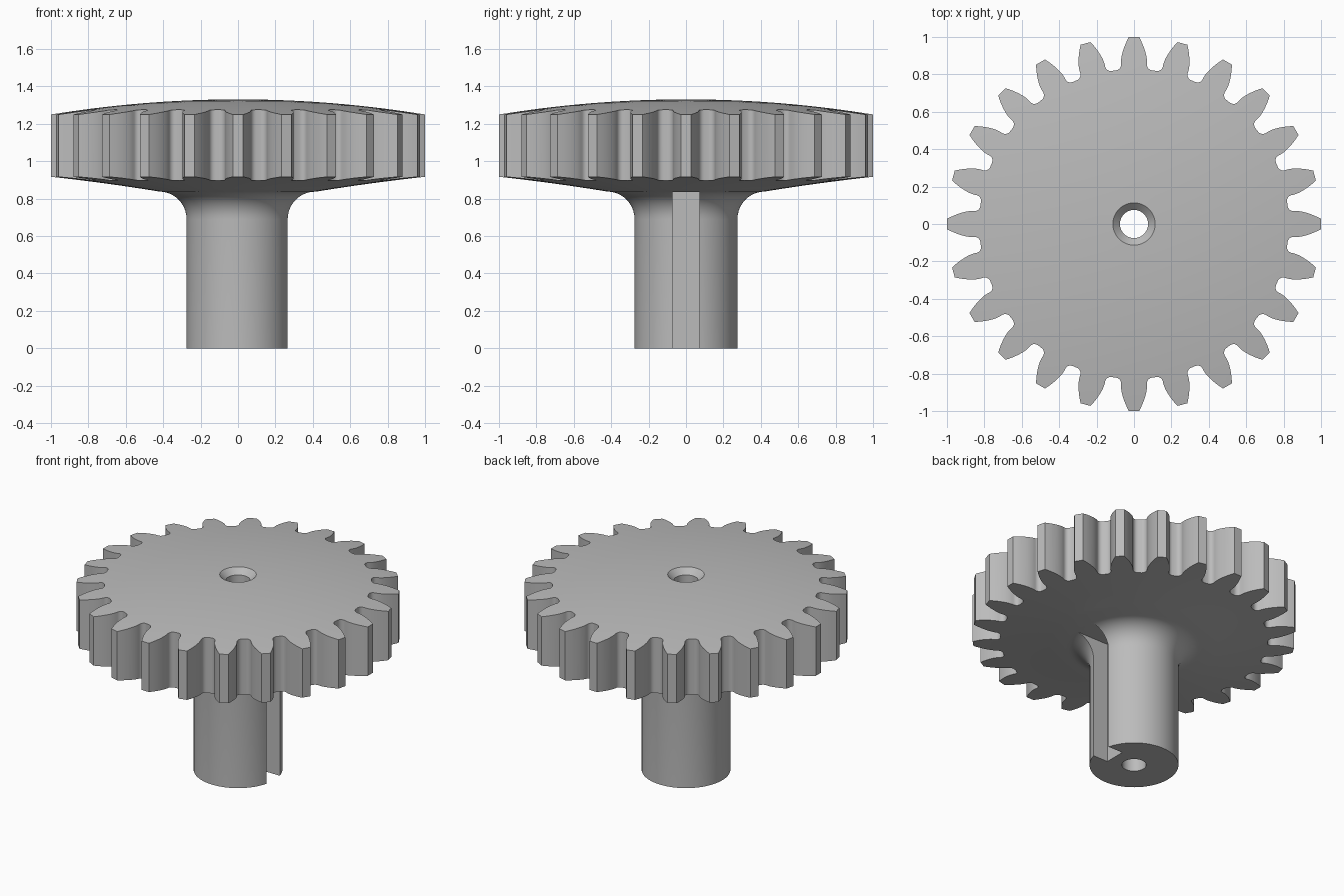
import bpy, bmesh, math
from mathutils import Matrix

cube = bpy.data.objects.get("Cube")
if cube:
    bpy.data.objects.remove(cube, do_unlink=True)

steel = bpy.data.materials.new("plain grey steel")
steel.use_nodes = True
grey = (0.5, 0.5, 0.5, 1.0)
steel.diffuse_color = grey
steel.node_tree.nodes["Principled BSDF"].inputs["Base Color"].default_value = grey


def add_object(name, bm):
    bmesh.ops.recalc_face_normals(bm, faces=bm.faces)
    mesh = bpy.data.meshes.new(name)
    bm.to_mesh(mesh)
    bm.free()
    mesh.materials.append(steel)
    obj = bpy.data.objects.new(name, mesh)
    bpy.context.collection.objects.link(obj)
    return obj


def lathe(name, profile, steps=96):
    """Revolve a closed (radius, height) profile around z."""
    bm = bmesh.new()
    rings = []
    for i in range(steps):
        a = math.tau * i / steps
        rings.append([bm.verts.new((r * math.cos(a), r * math.sin(a), z)) for r, z in profile])
    n = len(profile)
    for i in range(steps):
        here, there = rings[i], rings[(i + 1) % steps]
        for j in range(n):
            k = (j + 1) % n
            bm.faces.new((here[j], there[j], there[k], here[k]))
    return add_object(name, bm)


def prism(name, outline, bottom, top):
    """Extrude a closed (x, y) outline upwards."""
    bm = bmesh.new()
    face = bm.faces.new([bm.verts.new((x, y, bottom)) for x, y in outline])
    grown = bmesh.ops.extrude_face_region(bm, geom=[face])["geom"]
    verts = [v for v in grown if isinstance(v, bmesh.types.BMVert)]
    bmesh.ops.translate(bm, verts=verts, vec=(0, 0, top - bottom))
    return add_object(name, bm)


def cut(target, cutter, operation):
    """Apply a boolean and discard the cutter."""
    cutter.hide_render = True
    mod = target.modifiers.new("cut", "BOOLEAN")
    mod.operation, mod.solver, mod.object = operation, "EXACT", cutter
    bpy.context.view_layer.objects.active = target
    bpy.ops.object.modifier_apply(modifier=mod.name)
    bpy.data.objects.remove(cutter, do_unlink=True)


# Gear outline: involute flanks with rounded roots
TEETH = 24
TIP = 1.0
MODULE = 2 * TIP / (TEETH + 2)
PITCH = MODULE * TEETH / 2
ROOT = PITCH - 1.25 * MODULE
PRESSURE = math.radians(20)
BASE = PITCH * math.cos(PRESSURE)


def involute(angle):
    return math.tan(angle) - angle


def half_angle(r):
    bend = involute(math.acos(min(1, BASE / r)))
    return math.pi / (2 * TEETH) + involute(PRESSURE) - bend


flank = []
base_half = half_angle(BASE)
fillet = 0.03
for i in range(6):
    t = math.pi / 2 * i / 5
    flank.append((ROOT + fillet * (1 - math.sin(math.pi / 2 - t)),
                  base_half + fillet / ROOT * (1 - math.sin(t))))
for i in range(7):
    r = BASE + (TIP - BASE) * i / 6
    flank.append((r, half_angle(r)))

outline = []
for tooth in range(TEETH):
    middle = math.tau * tooth / TEETH
    side = [(r, middle - a) for r, a in flank]
    side += [(r, middle + a) for r, a in reversed(flank)]
    outline += [(r * math.cos(a), r * math.sin(a)) for r, a in side]

# Revolved body: bore, shaft, fillet, flared underside, domed top, countersink
BORE, SHAFT, RIM = 0.075, 0.275, 1.03
profile = [(BORE, 0), (SHAFT, 0)]
for i in range(11):
    t = math.pi / 2 * i / 10
    profile.append((0.42 - 0.145 * math.cos(t), 0.69 + 0.148 * math.sin(t)))
for i in range(1, 7):
    s = i / 6
    profile.append((0.42 + (RIM - 0.42) * s, 0.838 + 0.1 * s - 0.018 * s * s))
for i in range(13):
    r = RIM + (0.113 - RIM) * i / 12
    profile.append((r, 1.331 - 0.081 * r * r))
profile.append((BORE, 1.292))

gear = lathe("gear_with_shaft", profile)
cut(gear, prism("tooth_outline", outline, -0.2, 1.6), "INTERSECT")

# Keyway along the shaft
keyway = [(0.155, -0.072), (0.6, -0.072), (0.6, 0.072), (0.155, 0.072)]
cut(gear, prism("keyway_cutter", keyway, -0.2, 0.836), "DIFFERENCE")

bpy.ops.object.select_all(action="DESELECT")
gear.select_set(True)
bpy.context.view_layer.objects.active = gear
bpy.ops.object.shade_smooth_by_angle(angle=math.radians(25))
